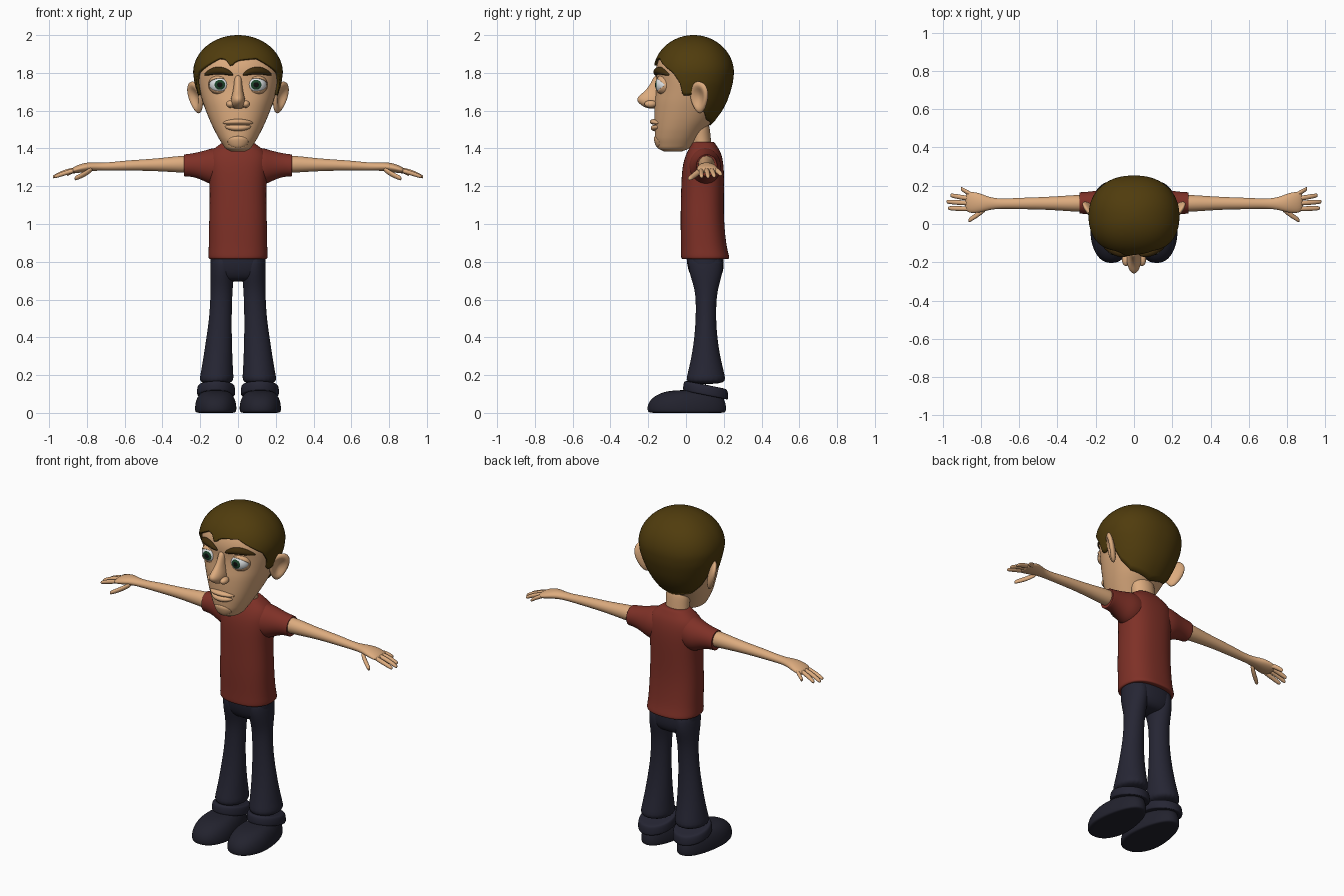
import bpy, bmesh, math
from mathutils import Vector

if "Cube" in bpy.data.objects:
    bpy.data.objects.remove(bpy.data.objects["Cube"])


def material(name, r, g, b):
    m = bpy.data.materials.new(name)
    m.diffuse_color = (r, g, b, 1)
    m.use_nodes = True
    m.node_tree.nodes["Principled BSDF"].inputs["Base Color"].default_value = m.diffuse_color
    return m


SKIN = material("skin", 0.72, 0.41, 0.21)
SHIRT = material("red shirt", 0.21, 0.03, 0.02)
PANTS = material("navy cloth", 0.019, 0.019, 0.034)
SHOE = material("navy shoe", 0.016, 0.016, 0.027)
HAIR = material("brown hair", 0.08, 0.045, 0.004)
BROW = material("dark brow", 0.05, 0.026, 0.004)
WHITE = material("eye white", 0.75, 0.78, 0.8)
IRIS = material("green iris", 0.012, 0.06, 0.025)
PUPIL = material("black pupil", 0.004, 0.004, 0.004)


def finish(name, bm, mats, mirror=False, sub=0, thick=0):
    bmesh.ops.recalc_face_normals(bm, faces=bm.faces)
    for f in bm.faces:
        f.smooth = True
    me = bpy.data.meshes.new(name)
    bm.to_mesh(me)
    bm.free()
    for m in mats:
        me.materials.append(m)
    ob = bpy.data.objects.new(name, me)
    bpy.context.collection.objects.link(ob)
    if mirror:
        mod = ob.modifiers.new("Mirror", 'MIRROR')
        mod.use_mirror_merge = False
    if thick:
        mod = ob.modifiers.new("Solidify", 'SOLIDIFY')
        mod.thickness = thick
    if sub:
        mod = ob.modifiers.new("Subsurf", 'SUBSURF')
        mod.levels = mod.render_levels = sub
    return ob


def oval(t, e):
    """Point on a unit superellipse, t measured from the second axis."""
    s, c = math.sin(t), math.cos(t)
    return (math.copysign(abs(s) ** (2 / e), s), math.copysign(abs(c) ** (2 / e), c))


def skin_rings(bm, rings, cap=True):
    """Bridge a list of closed vertex rings."""
    n = len(rings[0])
    for a, b in zip(rings, rings[1:]):
        for j in range(n):
            k = (j + 1) % n
            bm.faces.new((a[j], a[k], b[k], b[j]))
    if cap:
        bm.faces.new(rings[0])
        bm.faces.new(rings[-1])


def loft(name, rows, mat, axes="xy", e=2.0, n=20, warp=None, mirror=False, sub=2):
    """rows: (cx, cy, cz, radius a, radius b), rings lying in the given plane."""
    U, V = [Vector((ch == 'x', ch == 'y', ch == 'z')) for ch in axes]
    bm = bmesh.new()
    rings = []
    for x, y, z, ra, rb in rows:
        ring = []
        for j in range(n):
            a, b = oval(2 * math.pi * j / n, e)
            p = Vector((x, y, z)) + U * a * ra + V * b * rb
            ring.append(bm.verts.new(warp(p) if warp else p))
        rings.append(ring)
    skin_rings(bm, rings)
    return finish(name, bm, [mat], mirror, sub)


def blob(name, fn, mats, mirror=True, seg=32, rings=16, index=None, drop=None, thick=0):
    """Unit sphere reshaped by fn, with faces coloured or dropped by rule."""
    bm = bmesh.new()
    bmesh.ops.create_uvsphere(bm, u_segments=seg, v_segments=rings, radius=1)
    if drop:
        bad = [f for f in bm.faces if drop(f.calc_center_median())]
        bmesh.ops.delete(bm, geom=bad, context='FACES')
    if index:
        for f in bm.faces:
            f.material_index = index(f.calc_center_median())
    for v in bm.verts:
        v.co = fn(v.co.copy())
    return finish(name, bm, mats, mirror, 0, thick)


def lerp_table(t, table):
    for a, b in zip(table, table[1:]):
        if t <= b[0]:
            k = (t - a[0]) / (b[0] - a[0])
            return [p + (q - p) * k for p, q in zip(a[1:], b[1:])]
    return list(table[-1][1:])


# --- head: (height, half width, front y, back y), domed above 1.80
HEAD = [(1.385, .04, -.12, -.02), (1.40, .068, -.15, .02), (1.45, .10, -.163, .06),
        (1.50, .127, -.166, .10), (1.55, .15, -.168, .145), (1.60, .17, -.168, .18),
        (1.65, .188, -.166, .205), (1.70, .203, -.159, .222), (1.75, .216, -.156, .235),
        (1.80, .222, -.16, .24)]
E = 2.2


def section(z):
    w, f, b = lerp_table(min(z, 1.8), HEAD)
    k = math.sqrt(max(0, 1 - (max(0, z - 1.8) / .19) ** 2))
    return w * k, (f + b) / 2, (b - f) / 2 * k


def head_point(phi, z, grow=1.0):
    w, cy, hy = section(z)
    a, b = oval(phi, E)
    if grow > 1 and z > 1.8:
        return Vector((w * a * grow, cy - hy * b * grow, 1.8 + (z - 1.8) * .2 / .19))
    return Vector((w * a * grow, cy - hy * b * grow, z))


def on_face(x, z):
    w, cy, hy = section(z)
    return cy - hy * max(0, 1 - abs(x / w) ** E) ** (1 / E)


bm = bmesh.new()
N = 64
skin_rings(bm, [[bm.verts.new(head_point(2 * math.pi * j / N, 1.6875 - .3025 * math.cos(math.pi * i / 44)))
                 for j in range(N)] for i in range(45)])
bmesh.ops.remove_doubles(bm, verts=bm.verts, dist=1e-5)
finish("head", bm, [SKIN])

# --- hair cap whose lower edge follows a hairline (angle from front, height)
HAIRLINE = [(0, 1.865), (10, 1.87), (25, 1.875), (45, 1.835), (62, 1.80), (73, 1.74), (79, 1.68),
            (88, 1.68), (97, 1.70), (115, 1.60), (135, 1.55), (180, 1.52)]
bm = bmesh.new()
N = 120
cols = []
for i in range(29):
    ring = []
    for j in range(N):
        deg = 360 * j / N - 180
        low = lerp_table(abs(deg), HAIRLINE)[0] - .032 * math.exp(-((deg + 8) / 5) ** 2)
        z = low + (1.99 - low) * math.sin(i / 28 * math.pi / 2)
        ring.append(bm.verts.new(head_point(math.radians(deg), z, 1.07)))
    cols.append(ring)
skin_rings(bm, cols, cap=False)
bmesh.ops.remove_doubles(bm, verts=bm.verts, dist=1e-5)
finish("hair", bm, [HAIR], thick=.014)

# --- face details
EX, EY, EZ = .096, -.112, 1.737
blob("eyeball", lambda c: Vector((EX + .056 * c.x, EY - .052 * c.z, EZ + .052 * c.y)),
     [WHITE, IRIS, PUPIL], rings=24, index=lambda c: 2 if c.z > .96 else 1 if c.z > .86 else 0)
blob("eyelids", lambda c: Vector((EX + .061 * c.z, EY + .055 * c.x, EZ + .055 * c.y)), [SKIN], seg=36,
     drop=lambda c: abs(math.atan2(c.y, -c.x)) < math.radians(40), thick=.003)


def face_strip(cx, hx, cz, hz, depth, arch):
    def fn(c):
        x, z = cx + hx * c.x, cz + hz * c.z - arch * c.x * c.x
        return Vector((x, on_face(x, z) + depth * c.y, z))
    return fn


blob("eyebrow", face_strip(.102, .076, 1.812, .02, .022, .022), [BROW])
blob("upper_lip", face_strip(0, .08, 1.541, .015, .024, .006), [SKIN], mirror=False)
blob("lower_lip", face_strip(0, .07, 1.508, .016, .02, -.006), [SKIN], mirror=False)
blob("chin", face_strip(0, .055, 1.435, .03, .008, 0), [SKIN], mirror=False)
loft("nose", [(0, -.15, 1.79, .018, .018), (0, -.15, 1.74, .022, .038), (0, -.16, 1.70, .027, .06),
              (0, -.18, 1.672, .036, .082), (0, -.18, 1.645, .04, .08), (0, -.17, 1.62, .033, .055),
              (0, -.165, 1.61, .02, .03)], SKIN)
blob("nostril", lambda c: Vector((.041 + .022 * c.x, -.188 + .032 * c.y, 1.635 + .02 * c.z)), [SKIN])


def ear_shape(c):
    dent = 1 - 1.3 * max(0, 1 - (c.x ** 2 + c.y ** 2) / .6) if c.z > 0 else 1
    u, v, w = Vector((.6, .8, 0)), Vector((.2, -.05, .98)), Vector((.8, -.6, -.15))
    return (Vector((.224, .07, 1.67)) + u * c.x * .056 * (1 + .28 * c.y)
            + v * c.y * .086 + w * c.z * .022 * dent)


blob("ear", ear_shape, [SKIN])
loft("neck", [(0, .085, 1.36, .075, .055), (0, .082, 1.43, .07, .052), (0, .075, 1.48, .072, .055),
              (0, .06, 1.56, .08, .06)], SKIN)

# --- shirt
loft("shirt_body", [(0, .10, .82, .13, .10), (0, .102, .812, .153, .125), (0, .102, .825, .16, .13),
                    (0, .095, .87, .155, .121), (0, .086, 1.0, .154, .116), (0, .086, 1.1, .151, .114),
                    (0, .088, 1.2, .15, .114), (0, .09, 1.28, .157, .112), (0, .092, 1.34, .162, .104),
                    (0, .095, 1.385, .147, .088), (0, .094, 1.412, .11, .07),
                    (0, .092, 1.432, .083, .06), (0, .092, 1.436, .07, .05)], SHIRT, e=2.4, n=28)
loft("sleeve", [(.04, .095, 1.31, .08, .09), (.12, .10, 1.305, .088, .102), (.16, .105, 1.305, .078, .09),
                (.20, .108, 1.31, .066, .073), (.25, .11, 1.312, .058, .061), (.28, .11, 1.31, .057, .06),
                (.287, .11, 1.31, .055, .058), (.283, .11, 1.31, .046, .048)], SHIRT, axes="yz", mirror=True)

# --- arms and hands
loft("arm", [(.22, .108, 1.315, .045, .046), (.30, .108, 1.317, .045, .046), (.40, .108, 1.314, .037, .036),
             (.50, .108, 1.312, .032, .03), (.60, .107, 1.309, .03, .027), (.70, .106, 1.303, .025, .021),
             (.76, .107, 1.304, .034, .022), (.80, .11, 1.302, .05, .025), (.85, .113, 1.291, .058, .022),
             (.885, .115, 1.28, .05, .014)], SKIN, axes="yz", mirror=True)
FINGERS = {"little_finger": [(.84, .148, 1.292), (.872, .166, 1.283), (.905, .185, 1.262)],
           "ring_finger": [(.85, .132, 1.29), (.905, .14, 1.278), (.96, .15, 1.252)],
           "middle_finger": [(.85, .108, 1.29), (.915, .112, 1.278), (.98, .117, 1.248)],
           "index_finger": [(.85, .08, 1.288), (.91, .08, 1.272), (.972, .083, 1.25)],
           "thumb": [(.765, .088, 1.295), (.815, .05, 1.262), (.865, .018, 1.24)]}
for finger, pts in FINGERS.items():
    r = .016 if finger == "thumb" else .0135
    tip = Vector(pts[2]) * .9 + Vector(pts[1]) * .1
    rows = [(*pts[0], r, r), (*pts[1], r, r), (*tip, r * .9, r * .85), (*pts[2], r * .5, r * .5)]
    loft(finger, rows, SKIN, axes="yz", n=10, mirror=True)

# --- trousers
loft("hips", [(0, .10, .86, .14, .095), (0, .10, .82, .15, .10), (0, .105, .76, .146, .096),
              (0, .107, .72, .13, .08), (0, .107, .695, .09, .05)], PANTS, e=2.5)
loft("trouser_leg", [(.082, .10, .86, .06, .09), (.083, .105, .76, .066, .095), (.086, .107, .69, .061, .072),
                     (.088, .107, .62, .058, .055), (.093, .105, .50, .06, .054), (.10, .105, .40, .068, .061),
                     (.106, .105, .30, .077, .076), (.112, .106, .20, .088, .10),
                     (.115, .104, .15, .096, .113)], PANTS, mirror=True)


def hem_tilt(p):
    return Vector((p.x, p.y, p.z - .2 * (p.y - .1)))


loft("trouser_cuff", [(.114, .105, .15, .085, .10), (.115, .105, .148, .097, .114), (.116, .104, .13, .102, .12),
                      (.116, .104, .10, .103, .122), (.116, .104, .093, .098, .117),
                      (.116, .104, .096, .08, .10)], PANTS, warp=hem_tilt, mirror=True)


# --- shoes, narrower toward the heel
def heel_taper(p):
    k = 1.02 - .25 * max(0, p.y + .05) / .26
    return Vector((.118 + (p.x - .118) * k, p.y, p.z))


loft("shoe", [(.118, .005, 0, .06, .14), (.118, .005, 0, .105, .20), (.118, .004, .008, .112, .21),
              (.118, .004, .04, .112, .21), (.118, .008, .075, .104, .195), (.118, .02, .105, .086, .16),
              (.118, .04, .122, .055, .11)], SHOE, e=2.3, n=24, warp=heel_taper, mirror=True)
